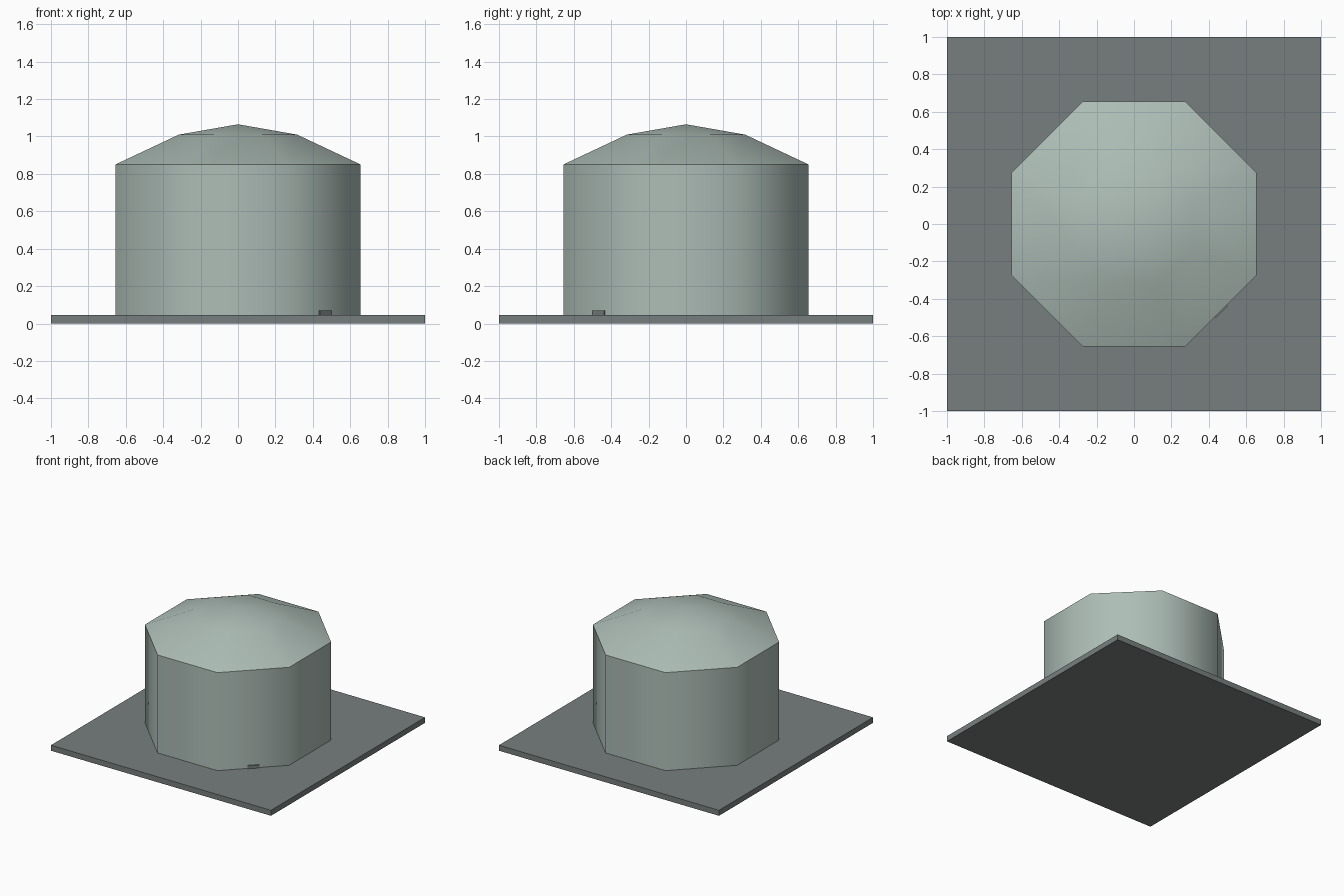
import bpy, bmesh, math

if "Cube" in bpy.data.objects:
    bpy.data.objects.remove(bpy.data.objects["Cube"])

def material(name, rgb):
    m = bpy.data.materials.new(name)
    m.diffuse_color = (*rgb, 1)
    m.use_nodes = True
    m.node_tree.nodes["Principled BSDF"].inputs["Base Color"].default_value = m.diffuse_color
    return m

pale = material("pale grey green", (0.42, 0.51, 0.47))
grey = material("dark grey", (0.185, 0.212, 0.21))

def box(name, size, centre, mat, turn=0):
    bpy.ops.mesh.primitive_cube_add(size=1, location=centre, rotation=(0, 0, turn))
    ob = bpy.context.object
    ob.name = name
    ob.scale = size
    ob.data.materials.append(mat)
    return ob

# square ground slab
box("base_slab", (2, 2, 0.045), (0, 0, 0.0225), grey)

# octagonal tank with a shallow two-step domed roof
SIDES = 8
profile = [(0.71, 0.045), (0.71, 0.85), (0.342, 1.01)]
bm = bmesh.new()
rings = []
for r, z in profile:
    angles = [math.tau * (i + 0.5) / SIDES for i in range(SIDES)]
    rings.append([bm.verts.new((r * math.cos(a), r * math.sin(a), z)) for a in angles])
apex = bm.verts.new((0, 0, 1.065))
for lower, upper in zip(rings, rings[1:]):
    for i in range(SIDES):
        j = (i + 1) % SIDES
        bm.faces.new((lower[i], lower[j], upper[j], upper[i]))
for i in range(SIDES):
    bm.faces.new((rings[-1][i], rings[-1][(i + 1) % SIDES], apex))
bm.faces.new(rings[0][::-1])
mesh = bpy.data.meshes.new("tank")
bm.to_mesh(mesh)
bm.free()
tank = bpy.data.objects.new("tank", mesh)
bpy.context.collection.objects.link(tank)
mesh.materials.append(pale)

# smooth walls and roof, sharp rim
bpy.ops.object.select_all(action='DESELECT')
tank.select_set(True)
bpy.context.view_layer.objects.active = tank
bpy.ops.object.shade_smooth_by_angle(angle=math.radians(55))

# tiny outlet at the foot of the front right wall
box("outlet", (0.02, 0.09, 0.025), (0.463, -0.463, 0.0575), grey, -math.pi / 4)
